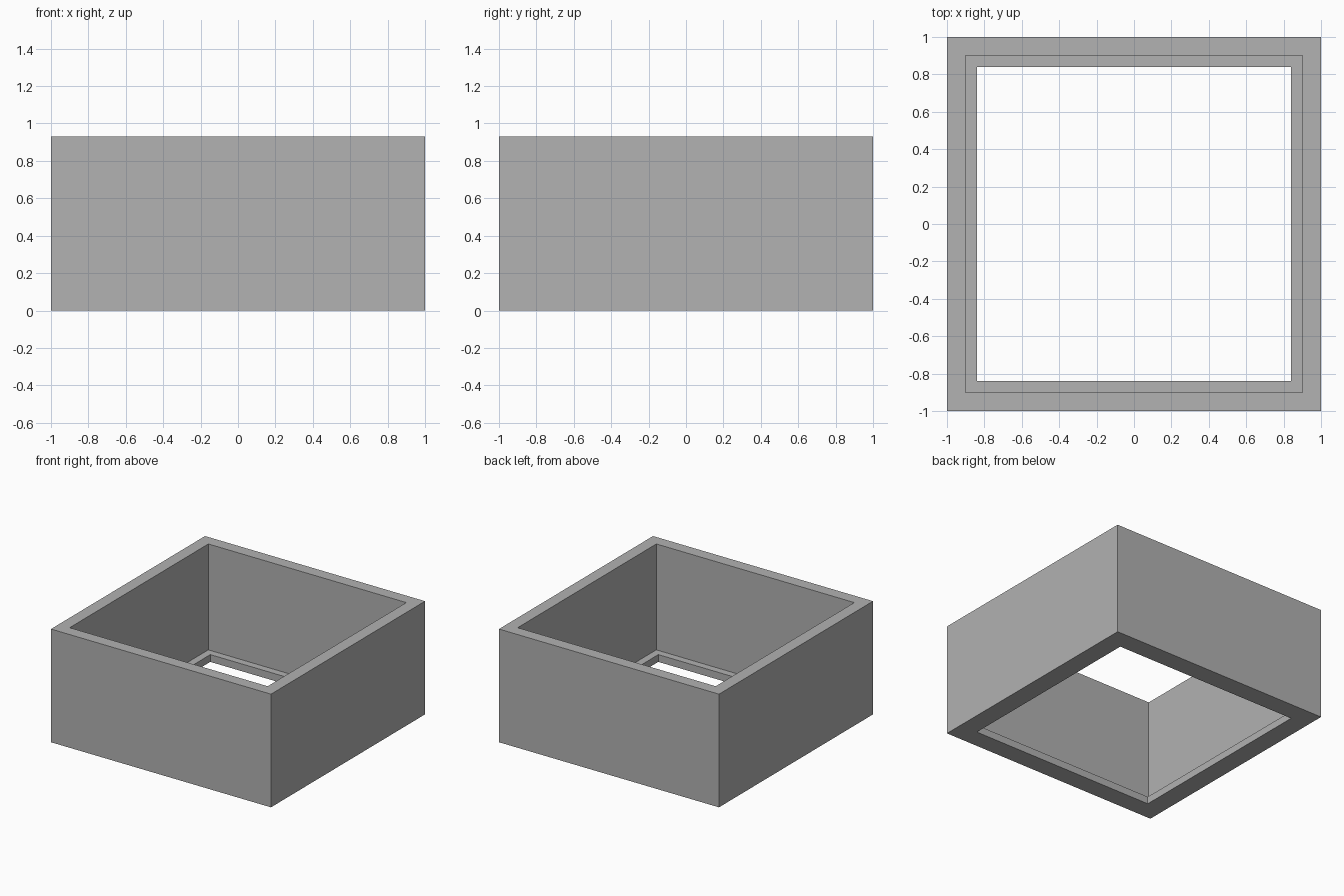
import bpy
import bmesh

cube = bpy.data.objects.get("Cube")
if cube:
    bpy.data.objects.remove(cube, do_unlink=True)

# Single grey material
grey = bpy.data.materials.new("mid_grey")
grey.use_nodes = True
colour = (0.445, 0.445, 0.445, 1)
grey.diffuse_color = colour
grey.node_tree.nodes["Principled BSDF"].inputs["Base Color"].default_value = colour

# Wall cross-section (half width, height): thick wall with a narrow ledge at the foot
HEIGHT, LEDGE = 0.93, 0.06
OUTER, INNER, OPENING = 1.0, 0.9, 0.84
profile = [(OUTER, 0), (OUTER, HEIGHT), (INNER, HEIGHT),
           (INNER, LEDGE), (OPENING, LEDGE), (OPENING, 0)]
corners = [(-1, -1), (1, -1), (1, 1), (-1, 1)]

# Square frame: sweep the section round the four corners
bm = bmesh.new()
rings = [[bm.verts.new((sx * r, sy * r, z)) for sx, sy in corners] for r, z in profile]
for low, high in zip(rings, rings[1:] + rings[:1]):
    for i in range(4):
        j = (i + 1) % 4
        bm.faces.new((low[i], low[j], high[j], high[i]))
bmesh.ops.recalc_face_normals(bm, faces=bm.faces)

mesh = bpy.data.meshes.new("square_frame")
bm.to_mesh(mesh)
bm.free()
mesh.materials.append(grey)
frame = bpy.data.objects.new("square_frame", mesh)
bpy.context.collection.objects.link(frame)
